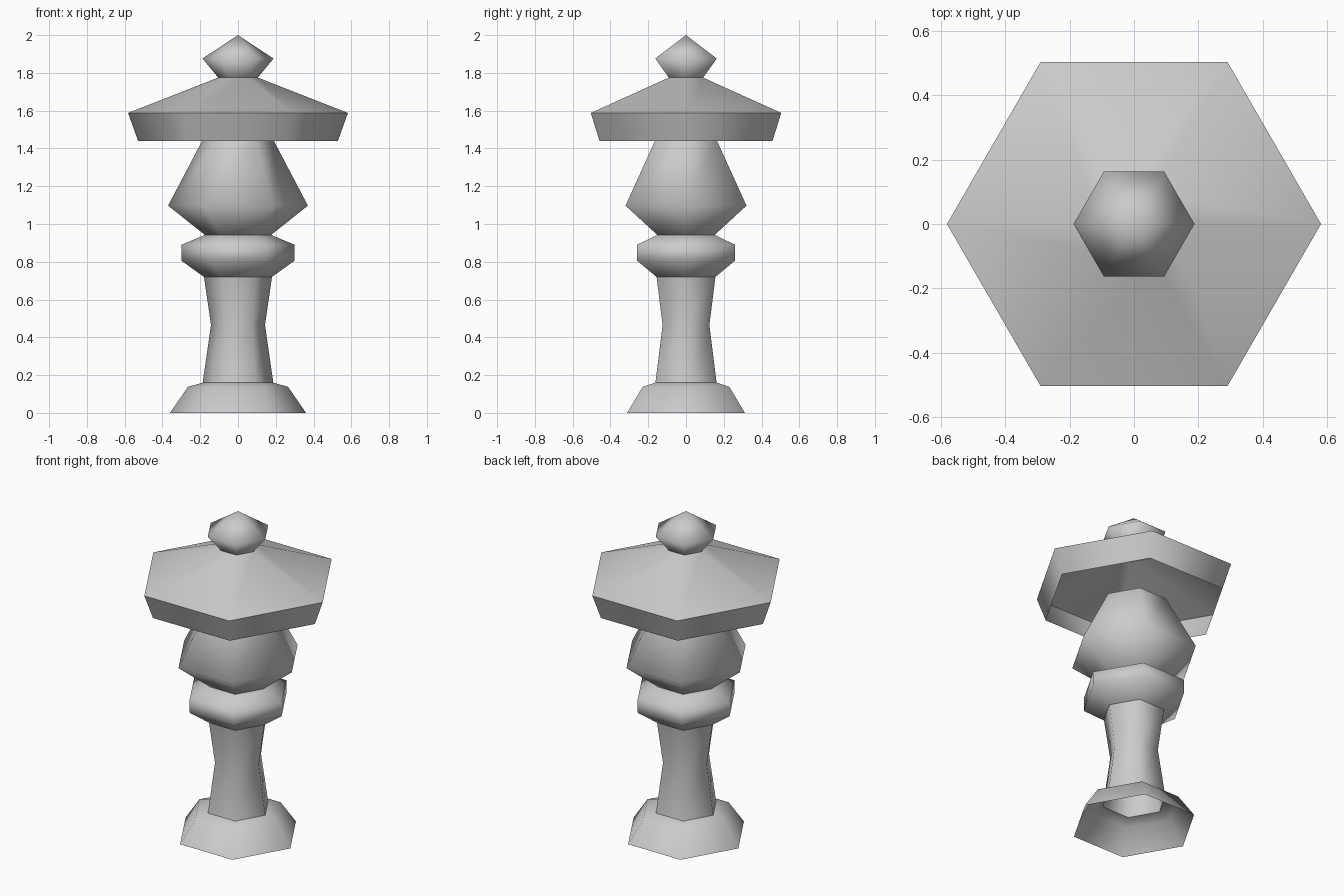
import bpy
import bmesh
from math import cos, sin, pi, radians

cube = bpy.data.objects.get("Cube")
if cube:
    bpy.data.objects.remove(cube)

SIDES = 6

stone = bpy.data.materials.new("grey_stone")
stone.use_nodes = True
colour = (0.6, 0.6, 0.6, 1)
stone.diffuse_color = colour
stone.node_tree.nodes["Principled BSDF"].inputs["Base Color"].default_value = colour


def turned(name, profile, sharp_angle=180):
    """Open hexagonal shell from (radius, height) points, listed upwards."""
    bm = bmesh.new()
    rings = []
    for r, z in profile:
        if r == 0:
            rings.append([bm.verts.new((0, 0, z))] * SIDES)
        else:
            rings.append([bm.verts.new((r * cos(2 * pi * i / SIDES),
                                        r * sin(2 * pi * i / SIDES), z))
                          for i in range(SIDES)])
    for low, high in zip(rings, rings[1:]):
        for i in range(SIDES):
            j = (i + 1) % SIDES
            corners = [low[i], low[j], high[j], high[i]]
            bm.faces.new(list(dict.fromkeys(corners)))
    bm.normal_update()
    for face in bm.faces:
        face.smooth = True
    for edge in bm.edges:
        if len(edge.link_faces) == 2:
            edge.smooth = edge.calc_face_angle() < radians(sharp_angle)
    mesh = bpy.data.meshes.new(name)
    bm.to_mesh(mesh)
    bm.free()
    mesh.materials.append(stone)
    obj = bpy.data.objects.new(name, mesh)
    bpy.context.collection.objects.link(obj)
    return obj


# Flared foot, hollow underneath
turned("base", [(0.36, 0), (0.265, 0.138), (0.187, 0.16)])

# Waisted pillar
turned("column", [(0.187, 0.16), (0.143, 0.465), (0.18, 0.72)])

# Collar carrying the lamp
turned("collar", [(0.18, 0.72), (0.3, 0.806), (0.3, 0.89), (0.175, 0.942)])

# Lamp body
turned("lamp_body", [(0.175, 0.942), (0.37, 1.097), (0.19, 1.44)])

# Hollow roof with a crisp edge above its rim
turned("roof", [(0.529, 1.44), (0.582, 1.588), (0.105, 1.775)], 65)

# Pointed finial
turned("finial", [(0.105, 1.775), (0.188, 1.876), (0, 2)])
